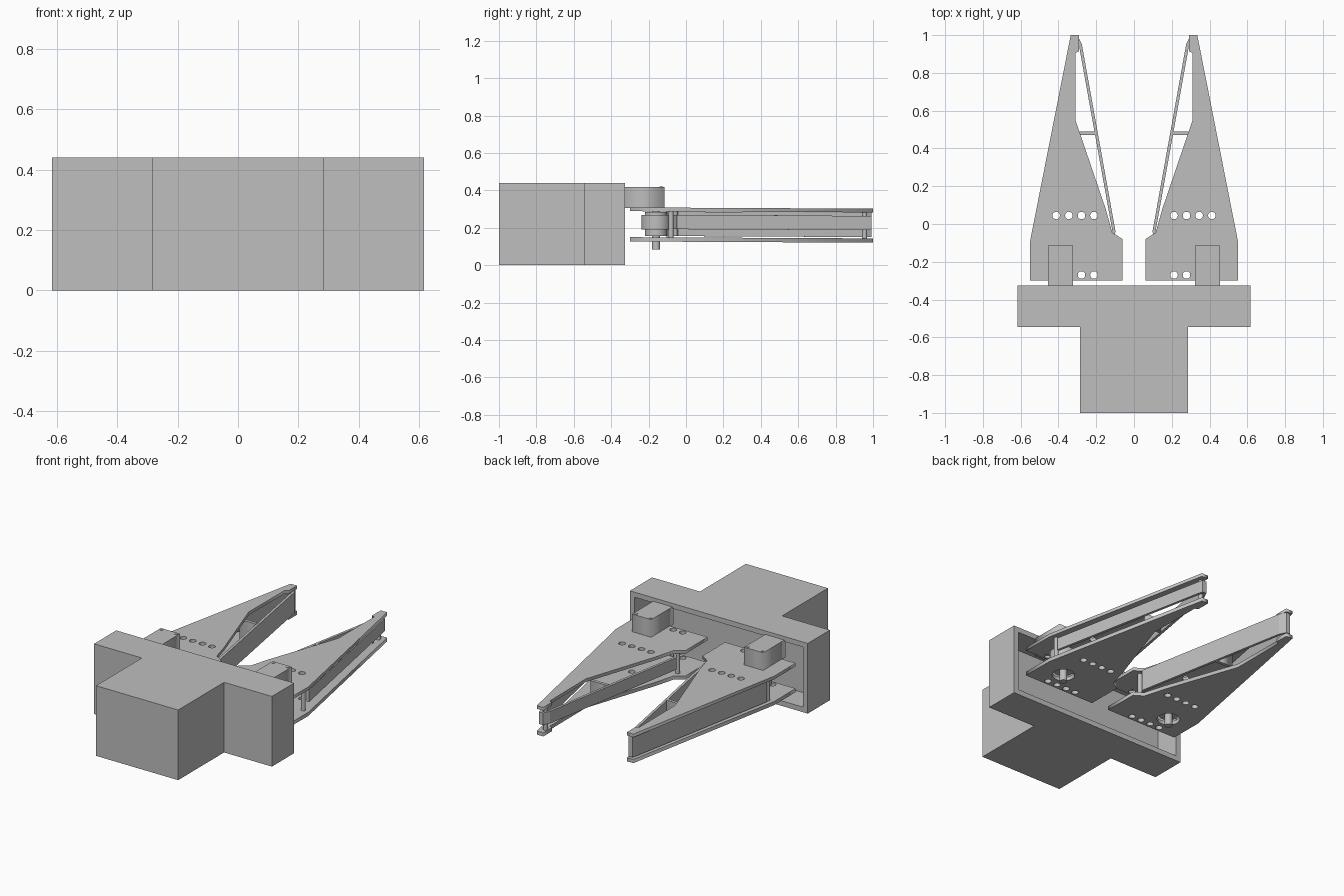
import bpy, bmesh, math

cube = bpy.data.objects.get("Cube")
if cube:
    bpy.data.objects.remove(cube)

grey = bpy.data.materials.new("light grey")
grey.use_nodes = True
grey.diffuse_color = (0.52, 0.52, 0.52, 1)
grey.node_tree.nodes["Principled BSDF"].inputs["Base Color"].default_value = (0.52, 0.52, 0.52, 1)
SLOPE = 0.005  # the fingers droop slightly towards their tips


def add(name, mesh):
    obj = bpy.data.objects.new(name, mesh)
    bpy.context.scene.collection.objects.link(obj)
    mesh.materials.clear()
    mesh.materials.append(grey)
    return obj


def circle(x, y, r, n=24):
    return [(x + r * math.cos(2 * math.pi * i / n), y + r * math.sin(2 * math.pi * i / n)) for i in range(n)]


def slab(name, loops, z0, z1, slope=0.0):
    """Flat outline with holes, extruded from z0 to z1."""
    curve = bpy.data.curves.new(name, "CURVE")
    curve.dimensions = "2D"
    curve.fill_mode = "BOTH"
    curve.extrude = (z1 - z0) / 2
    for loop in loops:
        spline = curve.splines.new("POLY")
        spline.points.add(len(loop) - 1)
        for point, (x, y) in zip(spline.points, loop):
            point.co = (x, y, 0, 1)
        spline.use_cyclic_u = True
    temp = bpy.data.objects.new(name + " outline", curve)
    mesh = bpy.data.meshes.new_from_object(temp)
    bpy.data.objects.remove(temp)
    for v in mesh.vertices:
        v.co.z += (z0 + z1) / 2 - slope * v.co.y
    return add(name, mesh)


def box(name, x0, x1, y0, y1, z0, z1):
    return slab(name, [[(x0, y0), (x1, y0), (x1, y1), (x0, y1)]], z0, z1)


def disc(name, x, y, r, z0, z1):
    obj = slab(name, [circle(x, y, r)], z0, z1)
    for p in obj.data.polygons:
        p.use_smooth = abs(p.normal.z) < 0.5
    return obj


def band(name, path, z0, z1, thickness):
    """Thin upright strip following a path."""
    bm = bmesh.new()
    rows = [[bm.verts.new((x, y, z - SLOPE * y)) for z in (z0, z1)] for x, y in path]
    for a, b in zip(rows, rows[1:]):
        bm.faces.new((a[0], b[0], b[1], a[1]))
    mesh = bpy.data.meshes.new(name)
    bm.to_mesh(mesh)
    bm.free()
    obj = add(name, mesh)
    solid = obj.modifiers.new("thickness", "SOLIDIFY")
    solid.thickness = thickness
    solid.offset = 0
    solid.use_even_offset = True
    return obj


# T-shaped body with a pocket in its back face
half = [(0.285, -1.0), (0.285, -0.545), (0.617, -0.545), (0.617, -0.325)]
bm = bmesh.new()
base = bm.faces.new([bm.verts.new((x, y, 0)) for x, y in half + [(-x, y) for x, y in reversed(half)]])
top = bmesh.ops.extrude_face_region(bm, geom=[base])["geom"]
bmesh.ops.translate(bm, vec=(0, 0, 0.44), verts=[g for g in top if isinstance(g, bmesh.types.BMVert)])
bmesh.ops.recalc_face_normals(bm, faces=bm.faces)
back = max(bm.faces, key=lambda f: f.calc_center_median().y)
bmesh.ops.inset_individual(bm, faces=[back], thickness=0.045)
pocket = bmesh.ops.extrude_discrete_faces(bm, faces=[back])["faces"][0]
bmesh.ops.translate(bm, vec=(0, -0.16, 0), verts=pocket.verts)
mesh = bpy.data.meshes.new("body")
bm.to_mesh(mesh)
bm.free()
add("body", mesh)

OUTLINE = [(0.55, -0.30), (0.55, -0.09), (0.335, 1.0), (0.29, 1.0), (0.29, 0.915), (0.31, 0.905),
           (0.31, 0.55), (0.15, 0.08), (0.115, -0.045), (0.06, -0.08), (0.06, -0.30)]
HOLES = [(x, y) for y in (0.045, -0.27) for x in (0.212, 0.278, 0.345, 0.412)]
HUB = (0.39, -0.16)

for side, s in (("left", 1), ("right", -1)):
    def flip(points):
        return [(s * x, y) for x, y in points]

    hx, hy = s * HUB[0], HUB[1]
    holes = [circle(s * x, y, 0.02, 16) for x, y in HOLES]

    # Upper and lower finger plates
    slab(f"{side}_upper_plate", [flip(OUTLINE)] + holes, 0.287, 0.307, SLOPE)
    slab(f"{side}_lower_plate", [flip(OUTLINE)] + holes + [circle(hx, hy, 0.065)], 0.125, 0.148, SLOPE)

    # Upright bands between the plates; the right finger has taller ones
    z0, z1 = (0.192, 0.268) if s > 0 else (0.155, 0.286)
    band(f"{side}_finger_band", flip([(0.52, -0.05), (0.325, 0.955), (0.318, 0.985), (0.302, 0.985),
                                      (0.284, 0.95), (0.105, -0.045)]), z0, z1, 0.016)
    band(f"{side}_band_hook", flip([(0.105, -0.045), (0.15, -0.10)]), z0, z1, 0.014)
    box(f"{side}_cross_rib", s * 0.205, s * 0.32, 0.47, 0.49, z0, z1)

    # Pins joining the plates
    for label, x, y in (("tip", 0.306, 0.955), ("inner", 0.12, -0.09), ("outer", 0.51, -0.08)):
        disc(f"{side}_{label}_pin", s * x, y, 0.013, 0.14, 0.29)

    # Drive hub, flange and shaft under the motor
    disc(f"{side}_hub", hx, hy, 0.078, 0.19, 0.268)
    disc(f"{side}_hub_collar", hx, hy, 0.06, 0.155, 0.285)
    disc(f"{side}_shaft", hx, hy, 0.022, 0.083, 0.30)

    # Motor box with its screws
    box(f"{side}_motor", s * 0.322, s * 0.455, -0.335, -0.115, 0.305, 0.418)
    for i, x in enumerate((0.338, 0.438)):
        disc(f"{side}_motor_screw_{i + 1}", s * x, -0.132, 0.009, 0.415, 0.421)
